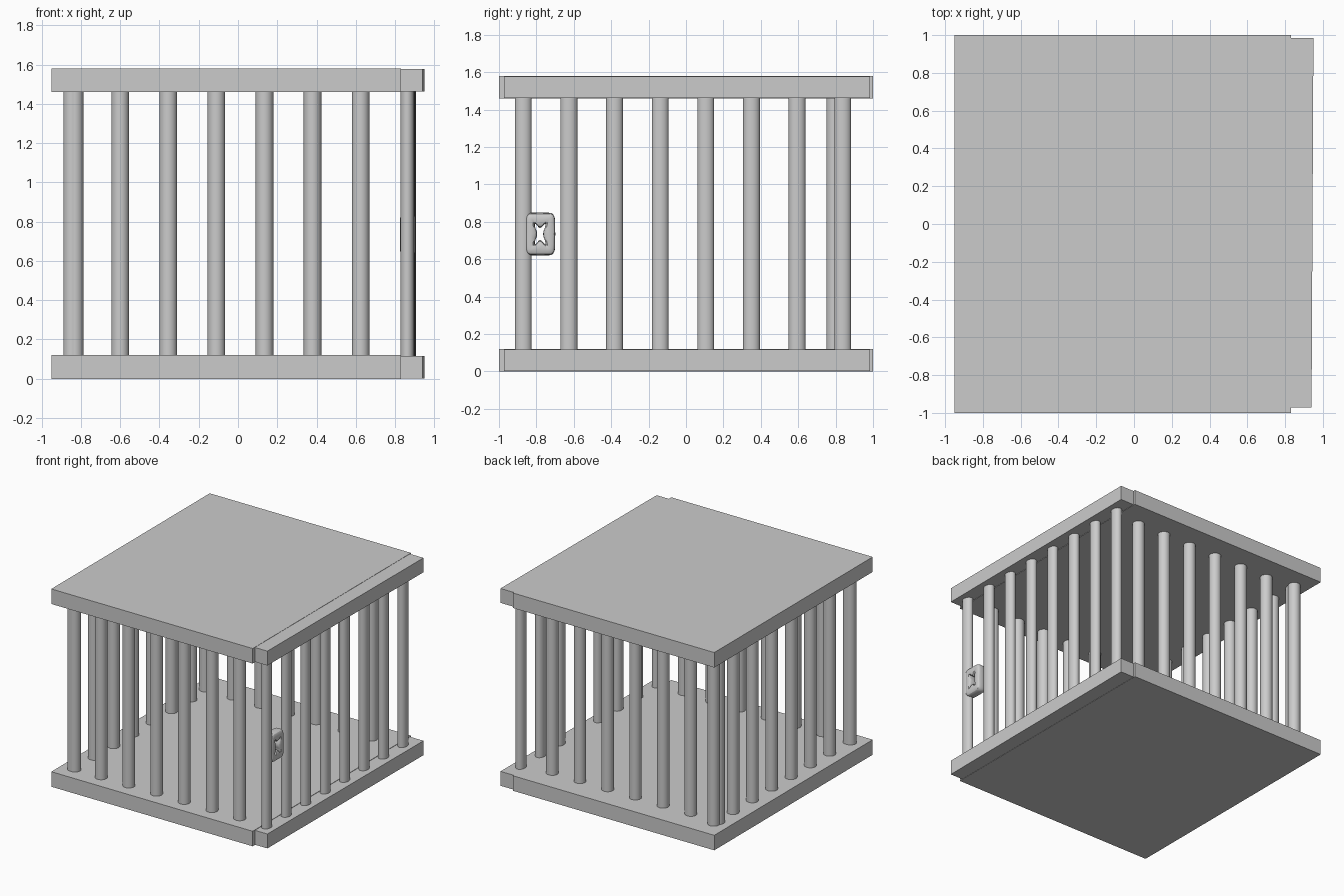
import bpy, bmesh
from math import sin, cos, pi, copysign

if "Cube" in bpy.data.objects:
    bpy.data.objects.remove(bpy.data.objects["Cube"])


def box(name, x0, x1, y0, y1, z0, z1, skew=0.0):
    """Box; skew shifts the back end (+y) along x."""
    bm = bmesh.new()
    bmesh.ops.create_cube(bm, size=1)
    for v in bm.verts:
        back = v.co.y > 0
        v.co.x = (x1 if v.co.x > 0 else x0) + (skew if back else 0)
        v.co.y = y1 if back else y0
        v.co.z = z1 if v.co.z > 0 else z0
    return finish(bm, name)


def finish(bm, name, smooth=False):
    me = bpy.data.meshes.new(name)
    bm.to_mesh(me)
    bm.free()
    ob = bpy.data.objects.new(name, me)
    bpy.context.collection.objects.link(ob)
    if smooth:
        bpy.context.view_layer.objects.active = ob
        ob.select_set(True)
        bpy.ops.object.shade_smooth_by_angle()
        ob.select_set(False)
    return ob


def bar(name, x, y, rx=0.045, ry=0.045):
    bm = bmesh.new()
    bmesh.ops.create_cone(bm, cap_ends=True, segments=32, radius1=1, radius2=1, depth=1)
    for v in bm.verts:
        v.co = (x + v.co.x * rx, y + v.co.y * ry, 1.47 if v.co.z > 0 else 0.11)
    return finish(bm, name, True)


# floor and roof slabs
box("floor_slab", -0.95, 0.83, -1, 1, 0, 0.12)
box("roof_slab", -0.95, 0.83, -1, 1, 1.46, 1.58)

# door rails, slightly ajar
box("door_bottom_rail", 0.82, 0.94, -0.972, 0.985, 0.002, 0.117, 0.01)
box("door_top_rail", 0.82, 0.94, -0.972, 0.985, 1.463, 1.578, 0.01)

# front and back bars
for i in range(7):
    x = -0.845 + i * 0.245
    bar("front_bar", x, -0.87)
    bar("back_bar", x, 0.795)

# left wall bars and door bars
for i in range(8):
    y = -0.87 + i * 0.244
    bar("left_bar", -0.832, y)
    bar("door_bar", 0.863 + i * 0.0012, y, 0.035, 0.045)


# lock: rounded frame around a small waisted hole
def power(v, p):
    return copysign(abs(v) ** p, v)


bm = bmesh.new()
N, M = 32, 16
rings = []
for i in range(N):
    a = 2 * pi * i / N
    c, s = cos(a), sin(a)
    oy, oz = 0.081 * power(c, 0.35), 0.115 * power(s, 0.35)
    corner = sin(2 * a) ** 2
    iy = power(c, 0.5) * (0.016 + 0.018 * corner)
    iz = power(s, 0.5) * (0.032 + 0.03 * corner)
    ring = []
    for j in range(M):
        t = 2 * pi * j / M
        k = 0.5 + 0.5 * power(cos(t), 0.6)
        ring.append(bm.verts.new((0.864 + 0.038 * power(sin(t), 0.6),
                                  -0.78 + iy + (oy - iy) * k,
                                  0.735 + iz + (oz - iz) * k)))
    rings.append(ring)
for i in range(N):
    for j in range(M):
        p, q = rings[i], rings[(i + 1) % N]
        bm.faces.new((p[j], q[j], q[(j + 1) % M], p[(j + 1) % M]))
bmesh.ops.recalc_face_normals(bm, faces=bm.faces)
finish(bm, "lock", True)
